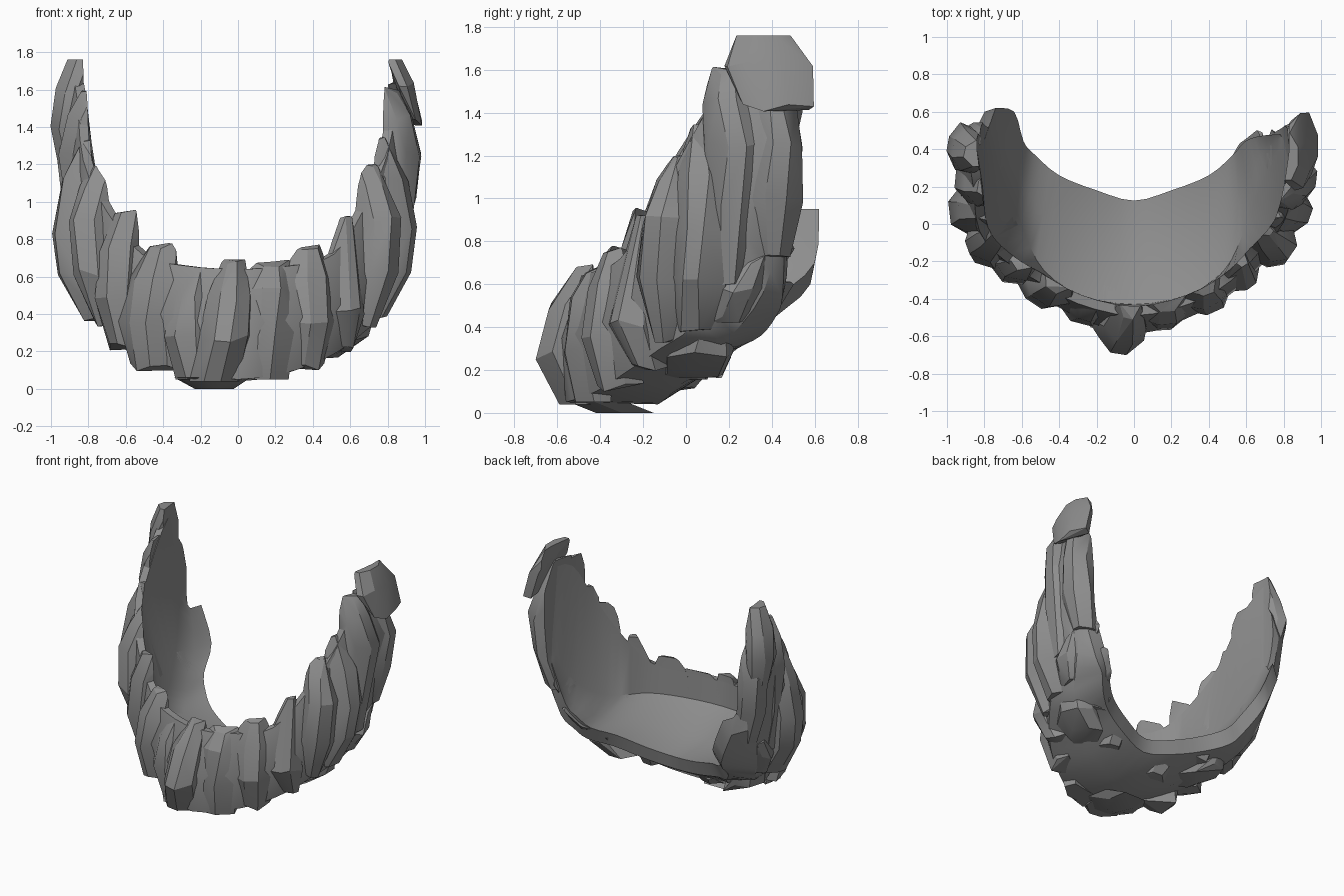
import bpy, bmesh, math, random
from mathutils import Vector

if "Cube" in bpy.data.objects:
    bpy.data.objects.remove(bpy.data.objects["Cube"])

random.seed(4)
stone = bpy.data.materials.new("grey stone")
stone.diffuse_color = (0.27, 0.27, 0.27, 1)
stone.use_nodes = True
stone.node_tree.nodes["Principled BSDF"].inputs["Base Color"].default_value = stone.diffuse_color


def finish(name, bm, angle, cutter=None):
    bmesh.ops.recalc_face_normals(bm, faces=bm.faces)
    me = bpy.data.meshes.new(name)
    bm.to_mesh(me)
    bm.free()
    me.materials.append(stone)
    ob = bpy.data.objects.new(name, me)
    bpy.context.collection.objects.link(ob)
    bpy.ops.object.select_all(action='DESELECT')
    ob.select_set(True)
    bpy.context.view_layer.objects.active = ob
    if cutter:
        mod = ob.modifiers.new("hollow", 'BOOLEAN')
        mod.operation, mod.solver, mod.object = 'DIFFERENCE', 'EXACT', cutter
        bpy.ops.object.modifier_apply(modifier=mod.name)
    bpy.ops.object.shade_smooth_by_angle(angle=math.radians(angle))
    return ob


def hull(bm):
    res = bmesh.ops.convex_hull(bm, input=bm.verts)
    bmesh.ops.delete(bm, geom=list({v for v in res["geom_interior"] + res["geom_unused"]
                                    if isinstance(v, bmesh.types.BMVert)}), context='VERTS')


# Cradle: inner rim, crease, floor edge, underside, outer foot, for half the arc
HALF = [
    [(0, -.44, .64), (0, -.43, .46), (0, .125, .29), (0, -.13, .04), (0, -.56, .05)],
    [(.28, -.38, .66), (.28, -.38, .47), (.2, .18, .33), (.28, -.07, .09), (.31, -.42, .10)],
    [(.48, -.27, .72), (.48, -.25, .50), (.40, .26, .40), (.48, .0, .19), (.52, -.28, .19)],
    [(.63, -.12, .96), (.58, -.06, .53), (.53, .37, .46), (.62, .1, .27), (.67, -.12, .30)],
    [(.75, .02, 1.25), (.65, .13, .60), (.59, .44, .55), (.73, .22, .37), (.78, .04, .42)],
    [(.80, .20, 1.54), (.74, .33, .78), (.67, .47, .64), (.82, .36, .56), (.88, .2, .75)],
    [(.83, .40, 1.60), (.80, .45, 1.05), (.78, .48, .92), (.86, .44, .85), (.91, .38, 1.0)],
]
LEFT_RIM = {3: (-.66, -.16, .95), 4: (-.78, -.02, 1.22), 5: (-.81, .2, 1.55), 6: (-.84, .4, 1.7)}
LEFT_EDGE = {4: (-.59, .44, .55), 5: (-.64, .6, .7), 6: (-.74, .62, .95)}


def ring(points):
    t, c, f, b, o = [Vector(p) for p in points]
    out = Vector((t.x, t.y - .25, 0)).normalized()
    sag = (c + f) / 2 - Vector((0, 0, .05))
    under = f + Vector((t.x * .07, -.02, -.10))
    bulge = (o + t) / 2 + out * .09
    return [t, c, sag, f, under, b, o, bulge, t + out * .05]


def blend(a, b, c, d, t):
    return .5 * (2 * b + (c - a) * t + (2 * a - 5 * b + 4 * c - d) * t * t
                 + (3 * b - a - 3 * c + d) * t ** 3)


rings = [ring(s) for s in HALF]
for i in range(1, 7):
    t, c, f, b, o = [(-x, y, z) for x, y, z in HALF[i]]
    rings.insert(0, ring((LEFT_RIM.get(i, t), c, LEFT_EDGE.get(i, f), b, o)))
bm = bmesh.new()
loops = []
n = len(rings)
for i in range(n - 1):
    q = [rings[max(i - 1, 0)], rings[i], rings[i + 1], rings[min(i + 2, n - 1)]]
    for s in range(3):
        loops.append([bm.verts.new(blend(*p, s / 3)) for p in zip(*q)])
loops.append([bm.verts.new(p) for p in rings[-1]])
inner = [[v.co.copy() for v in lp[:4]] for lp in loops]
for a, b in zip(loops, loops[1:]):
    for j in range(len(a)):
        k = (j + 1) % len(a)
        bm.faces.new((a[j], a[k], b[k], b[j]))
bm.faces.new(loops[0])
bm.faces.new(loops[-1])
finish("cradle", bm, 35)

# Hollow cutter: keeps every rock behind the smooth inner wall
bm = bmesh.new()
for points in inner:
    for p in points:
        bm.verts.new(p)
    t, f = points[0], points[3]
    bm.verts.new((t.x, t.y, 2.2))
    bm.verts.new((t.x, 1.3, 2.2))
    bm.verts.new((f.x, 1.3, f.z + .1))
hull(bm)
hollow = finish("hollow_cutter", bm, 30)
hollow.hide_render = True


# Rock column: hull of faceted sections along an outer path of (x, y, z, half width)
def rock(name, facing, depth, path):
    a = math.radians(facing)
    out = Vector((math.cos(a), math.sin(a), 0))
    side = Vector((-out.y, out.x, 0))
    bm = bmesh.new()
    for x, y, z, w in path:
        for u, v in ((-.95, -1), (-1, -.5), (-.45, -.06), (.3, 0), (1, -.45), (.95, -1)):
            u += random.uniform(-.12, .12)
            p = Vector((x, y, z)) + side * u * w + out * v * depth
            p.z += random.uniform(-.025, .02) if .1 < z < 1.7 else 0
            bm.verts.new(p)
    hull(bm)
    bmesh.ops.dissolve_limit(bm, angle_limit=math.radians(6), verts=bm.verts, edges=bm.edges)
    finish(name, bm, 22, hollow)


# Front columns
rock("front_middle_rock", -92, .18,
     [(-.12, -.59, .04, .13), (-.07, -.70, .27, .13), (-.05, -.64, .5, .11), (-.03, -.51, .68, .06)])
rock("front_base_rock", -90, .27,
     [(-.13, -.42, 0, .1), (-.13, -.57, .06, .2)])
rock("front_right_rock", -80, .15,
     [(.14, -.52, .05, .14), (.17, -.57, .3, .14), (.18, -.54, .52, .14), (.19, -.47, .67, .1)])
rock("front_left_rock", -100, .15,
     [(-.24, -.5, .05, .1), (-.27, -.54, .3, .13), (-.26, -.52, .5, .12), (-.22, -.45, .63, .1)])

# Corner columns
rock("right_corner_rock", -60, .16,
     [(.40, -.40, .12, .12), (.44, -.47, .35, .14), (.42, -.44, .6, .14), (.40, -.38, .77, .08)])
rock("right_corner_sliver", -45, .15,
     [(.60, -.24, .22, .08), (.64, -.33, .42, .11), (.61, -.29, .68, .09), (.60, -.22, .91, .05)])
rock("left_corner_rock", -118, .16,
     [(-.5, -.38, .12, .13), (-.54, -.43, .35, .15), (-.5, -.42, .6, .14), (-.44, -.36, .77, .09)])
rock("left_corner_sliver", -138, .16,
     [(-.67, -.23, .23, .1), (-.73, -.28, .48, .12), (-.71, -.26, .75, .11), (-.64, -.23, .94, .07)])

# Cheek columns
for side, s in (("right", 1), ("left", -1)):
    def turn(a):
        return a if s > 0 else 180 - a

    def flip(path, dx=0):
        return [(s * x + (dx if s < 0 else 0), y, z, w) for x, y, z, w in path]
    rock(side + "_cheek_front_rock", turn(-28), .17, flip(
        [(.73, -.12, .34, .08), (.84, -.17, .62, .11), (.86, -.14, .9, .11),
         (.80, -.10, 1.08, .09), (.74, -.05, 1.2, .05)], -.03))
    rock(side + "_cheek_back_rock", turn(-12), .18, flip(
        [(.79, .03, .38, .11), (.92, .03, .62, .13), (.95, .05, .85, .13),
         (.90, .06, 1.12, .12), (.80, .06, 1.33, .07)], -.04))
    rock(side + "_jaw_front_rock", turn(0), .16, flip(
        [(.88, .2, .62, .09), (.95, .22, .95, .12), (.98, .24, 1.25, .12),
         (.93, .21, 1.45, .12), (.86, .2, 1.6, .08)], .02))
    rock(side + "_jaw_back_rock", turn(12), .16, flip(
        [(.87, .42, .72, .09), (.95, .43, 1.0, .12), (.98, .45, 1.25, .12),
         (.93, .43, 1.45, .11), (.86, .34, 1.62, .11)], .02))
    rock(side + "_lower_rock", turn(15), .16, flip(
        [(.80, .22, .44, .1), (.88, .28, .58, .13), (.87, .34, .72, .09)]))
    rock(side + "_underside_rock", turn(-25), .2, flip(
        [(.55, -.03, .18, .14), (.67, -.02, .28, .17), (.7, .02, .36, .15)]))

# Tips
rock("right_tip_rock", 3, .09,
     [(.985, .44, 1.43, .16), (.94, .38, 1.62, .2), (.88, .36, 1.76, .13)])
rock("left_tip_rock", 175, .12,
     [(-.96, .42, 1.2, .08), (-1, .42, 1.41, .12), (-.97, .40, 1.6, .12), (-.91, .38, 1.76, .07)])

# Back pieces
rock("left_back_rock", 150, .12,
     [(-.76, .36, .54, .09), (-.78, .45, .70, .14), (-.75, .58, .85, .15), (-.77, .53, 1.02, .1)])
rock("right_back_shard", 60, .14,
     [(.74, .44, .66, .05), (.75, .5, .78, .07), (.77, .45, .9, .05)])
rock("right_back_chip", 80, .12,
     [(.6, .38, .42, .05), (.57, .46, .53, .05), (.67, .5, .62, .04)])
for i, (x, y, z) in enumerate([(.25, .1, .22), (-.2, .04, .17), (-.45, .2, .33), (.5, .24, .36)]):
    rock("underside_lump_%d" % i, 90, .2, [(x, y, z - .06, .1), (x, y + .05, z + .02, .13)])
bpy.data.objects.remove(hollow)
